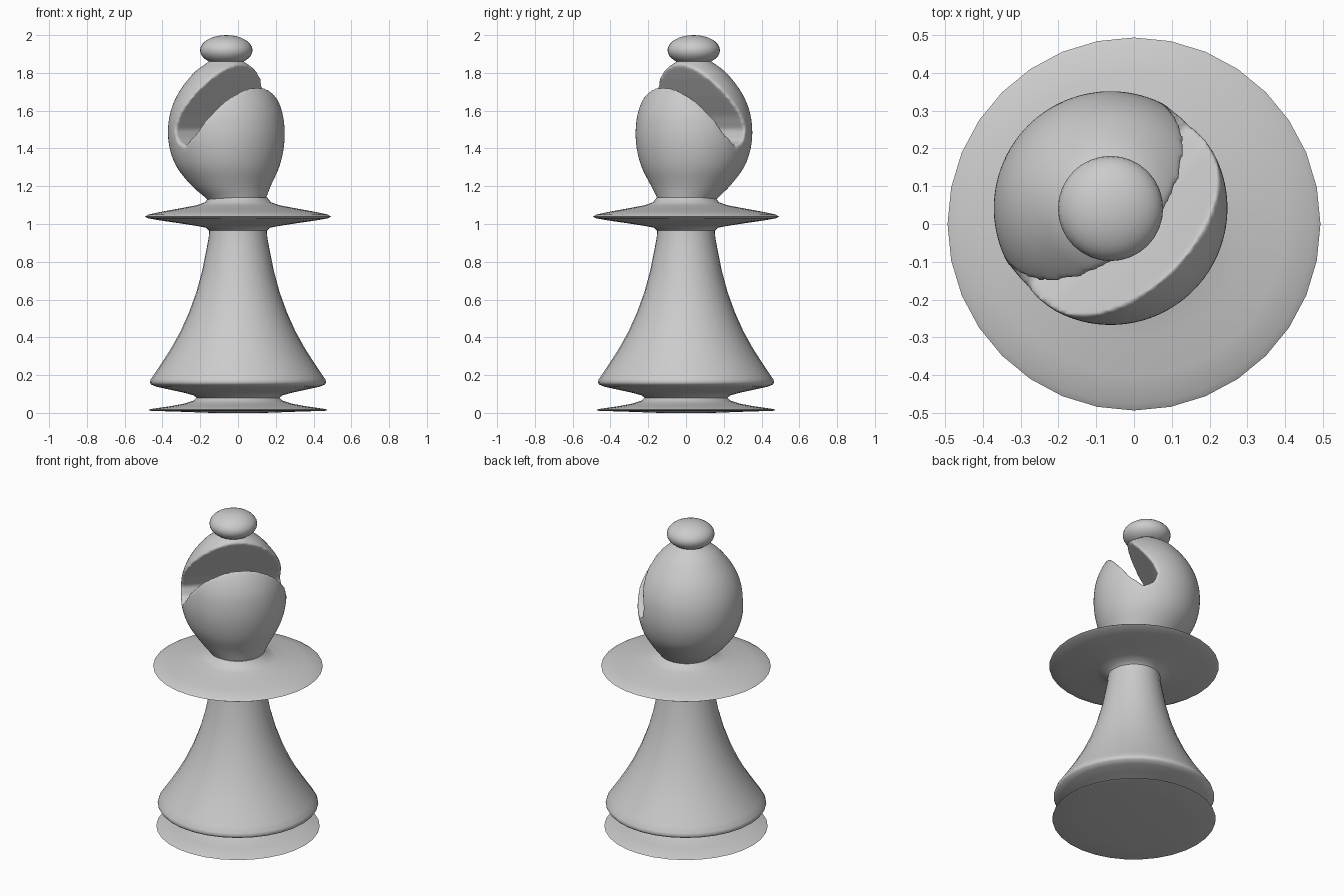
import bpy, bmesh, math
from mathutils import Vector

if "Cube" in bpy.data.objects:
    bpy.data.objects.remove(bpy.data.objects["Cube"])


def make_object(name, bm, smooth_angle=None):
    bmesh.ops.recalc_face_normals(bm, faces=bm.faces[:])
    mesh = bpy.data.meshes.new(name)
    bm.to_mesh(mesh)
    bm.free()
    ob = bpy.data.objects.new(name, mesh)
    bpy.context.collection.objects.link(ob)
    if smooth_angle:
        bpy.ops.object.select_all(action='DESELECT')
        bpy.context.view_layer.objects.active = ob
        ob.select_set(True)
        bpy.ops.object.shade_smooth_by_angle(angle=math.radians(smooth_angle))
    return ob


def loft(bm, rings, sides):
    """Stack circles given as (radius, z, centre_x, centre_y) and cap both ends."""
    loops = []
    for r, z, cx, cy in rings:
        loops.append([bm.verts.new((cx + r * math.cos(2 * math.pi * i / sides),
                                    cy + r * math.sin(2 * math.pi * i / sides), z))
                      for i in range(sides)])
    for a, b in zip(loops, loops[1:]):
        for i in range(sides):
            j = (i + 1) % sides
            bm.faces.new((a[i], a[j], b[j], b[i]))
    bm.faces.new(loops[0][::-1])
    bm.faces.new(loops[-1])


def spline(pts, steps):
    """Catmull-Rom smoothing of a list of points."""
    p = [Vector(q) for q in pts]
    p = [2 * p[0] - p[1]] + p + [2 * p[-1] - p[-2]]
    out = []
    for i in range(1, len(p) - 2):
        a, b, c, d = p[i - 1:i + 3]
        for k in range(steps):
            t = k / steps
            out.append(0.5 * (2 * b + (c - a) * t + (2 * a - 5 * b + 4 * c - d) * t * t
                              + (3 * b - a - 3 * c + d) * t ** 3))
    return out + [p[-2]]


# Turned body: foot disc, flared skirt, slim neck and wide collar
body = [(0.14, 0.0), (0.30, 0.006), (0.46, 0.011), (0.475, 0.015), (0.465, 0.02),
        (0.36, 0.035), (0.28, 0.05), (0.235, 0.065), (0.22, 0.08), (0.235, 0.093),
        (0.29, 0.108), (0.37, 0.125), (0.43, 0.138), (0.46, 0.15), (0.467, 0.162),
        (0.462, 0.178), (0.44, 0.21), (0.40, 0.27), (0.355, 0.34), (0.305, 0.43),
        (0.26, 0.53), (0.22, 0.64), (0.19, 0.75), (0.168, 0.86), (0.155, 0.93),
        (0.153, 0.965), (0.17, 0.98), (0.22, 0.99), (0.31, 1.004), (0.42, 1.02),
        (0.475, 1.03), (0.493, 1.039), (0.475, 1.05), (0.40, 1.066), (0.30, 1.084),
        (0.22, 1.099), (0.175, 1.115), (0.155, 1.14)]
bm = bmesh.new()
loft(bm, [(r, z, 0, 0) for r, z in body], 32)
make_object("turned_body", bm, 50)

# Egg-shaped head leaning to the back left: (radius, z, centre x)
head = [(0.135, 1.08, 0), (0.155, 1.13, -0.008), (0.208, 1.2, -0.035),
        (0.271, 1.3, -0.053), (0.302, 1.4, -0.06), (0.309, 1.5, -0.062),
        (0.294, 1.6, -0.062), (0.25, 1.7, -0.062), (0.172, 1.8, -0.062),
        (0.10, 1.855, -0.062), (0.05, 1.89, -0.062)]
bm = bmesh.new()
loft(bm, [(r, z, cx, -0.68 * cx) for r, z, cx in spline(head, 5)], 64)
head_ob = make_object("mitre_head", bm)

# Notch cutter: hook-shaped slot in the diagonal plane, extruded across the head
slot = [(0.10, 1.925), (0.04, 1.84), (0.0, 1.77), (-0.06, 1.675), (-0.13, 1.57),
        (-0.16, 1.5), (-0.14, 1.44), (-0.08, 1.415), (0.0, 1.48), (0.075, 1.59),
        (0.15, 1.715), (0.22, 1.82), (0.4, 1.9)]
s = math.sqrt(0.5)
bm = bmesh.new()
ends = [[bm.verts.new(((u + v) * s, (v - u) * s, z)) for u, z in slot] for v in (-0.5, 0.5)]
for i in range(len(slot)):
    j = (i + 1) % len(slot)
    bm.faces.new((ends[0][i], ends[0][j], ends[1][j], ends[1][i]))
for e in ends:
    bm.faces.new(e)
cutter = make_object("notch_cutter", bm)
cutter.hide_render = True
cutter.display_type = 'WIRE'

cut = head_ob.modifiers.new("notch", 'BOOLEAN')
cut.operation = 'DIFFERENCE'
cut.object = cutter
rem = head_ob.modifiers.new("even_mesh", 'REMESH')
rem.mode = 'VOXEL'
rem.voxel_size = 0.01
rem.use_smooth_shade = True
soft = head_ob.modifiers.new("soft_edges", 'SMOOTH')
soft.factor = 0.5
soft.iterations = 8

# Flattened ball on top
bm = bmesh.new()
bmesh.ops.create_uvsphere(bm, u_segments=32, v_segments=16, radius=1)
bmesh.ops.scale(bm, vec=(0.139, 0.139, 0.08), verts=bm.verts[:])
bmesh.ops.translate(bm, vec=(-0.062, 0.041, 1.92), verts=bm.verts[:])
make_object("top_ball", bm, 60)
